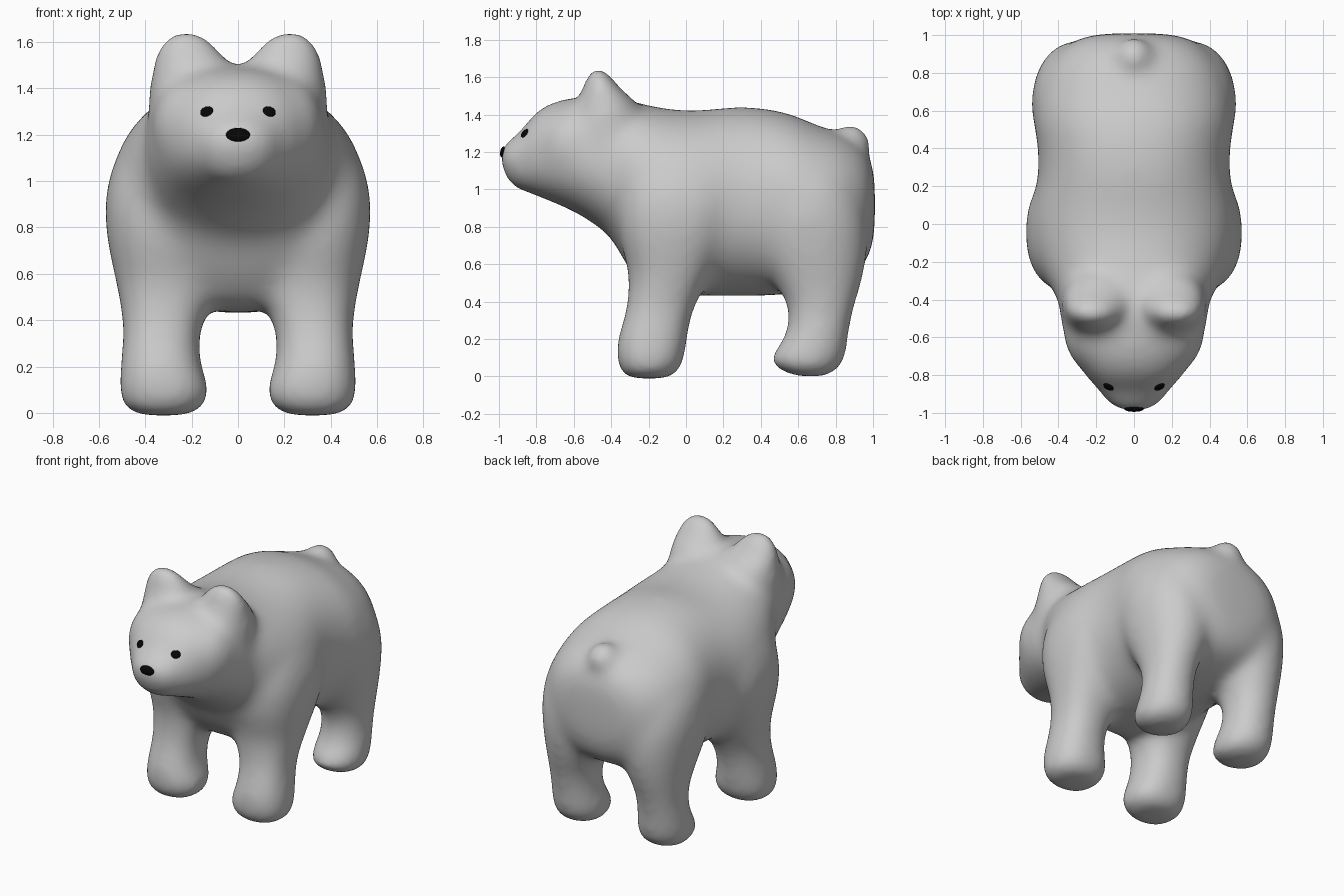
import bpy, bmesh, math
from mathutils import Matrix, Vector
from mathutils.bvhtree import BVHTree

SEG = 40


def spline(rows, steps=4):
    """Catmull-Rom interpolation through section rows."""
    out = []
    for i in range(len(rows) - 1):
        p0, p1 = rows[max(i - 1, 0)], rows[i]
        p2, p3 = rows[i + 1], rows[min(i + 2, len(rows) - 1)]
        for s in range(steps):
            t = s / steps
            out.append([0.5 * (2 * b + (c - a) * t + (2 * a - 5 * b + 4 * c - d) * t * t
                               + (3 * b - a - 3 * c + d) * t ** 3)
                        for a, b, c, d in zip(p0, p1, p2, p3)])
    out.append(list(rows[-1]))
    return out


def loft(bm, rows, place, power):
    """Skin superellipse rings; each row is (along, a0, a1, b0, b1)."""
    rings = []
    for t, a0, a1, b0, b1 in spline(rows):
        ring = []
        for k in range(SEG):
            ang = 2 * math.pi * k / SEG
            c, s = math.cos(ang), math.sin(ang)
            u = math.copysign(abs(c) ** (2 / power), c)
            v = math.copysign(abs(s) ** (2 / power), s)
            ring.append(bm.verts.new(place(t, (a0 + a1) / 2 + u * (a1 - a0) / 2,
                                           (b0 + b1) / 2 + v * (b1 - b0) / 2)))
        rings.append(ring)
    for r, q in zip(rings, rings[1:]):
        for k in range(SEG):
            n = (k + 1) % SEG
            bm.faces.new((r[k], r[n], q[n], q[k]))
    bm.faces.new(rings[0])
    bm.faces.new(rings[-1])


def ball(bm, centre, radii):
    bmesh.ops.create_uvsphere(bm, u_segments=32, v_segments=20, radius=1,
                              matrix=Matrix.Translation(centre) @ Matrix.Diagonal((*radii, 1)))


bm = bmesh.new()

# Torso, neck and head: y, half width, bottom z, top z
torso = [
    (-0.992, 0.06, 1.14, 1.215), (-0.972, 0.11, 1.085, 1.245), (-0.93, 0.155, 1.04, 1.275),
    (-0.88, 0.19, 1.00, 1.32), (-0.80, 0.26, 0.965, 1.415), (-0.70, 0.325, 0.925, 1.47),
    (-0.60, 0.365, 0.88, 1.49), (-0.50, 0.39, 0.82, 1.497), (-0.40, 0.405, 0.735, 1.497),
    (-0.30, 0.465, 0.57, 1.475), (-0.20, 0.515, 0.465, 1.45), (-0.05, 0.55, 0.435, 1.425),
    (0.10, 0.54, 0.43, 1.425), (0.25, 0.51, 0.43, 1.44), (0.40, 0.51, 0.43, 1.435),
    (0.55, 0.53, 0.44, 1.405), (0.70, 0.515, 0.47, 1.345), (0.82, 0.47, 0.51, 1.30),
    (0.91, 0.40, 0.555, 1.25), (0.965, 0.325, 0.62, 1.195), (0.998, 0.23, 0.71, 1.12),
    (1.01, 0.10, 0.82, 1.02),
]
loft(bm, [(y, -w, w, z0, z1) for y, w, z0, z1 in torso],
     lambda t, a, b: (a, t, b), 2.2)

# Legs and ears: z, inner x, outer x, front y, back y
front_leg = [
    (-0.012, 0.21, 0.43, -0.30, -0.10), (0.012, 0.165, 0.48, -0.34, -0.055),
    (0.06, 0.125, 0.51, -0.365, -0.02), (0.12, 0.125, 0.515, -0.373, -0.005),
    (0.20, 0.155, 0.508, -0.366, 0.007), (0.30, 0.165, 0.50, -0.337, 0.025),
    (0.40, 0.145, 0.50, -0.315, 0.06), (0.55, 0.08, 0.525, -0.31, 0.14),
    (0.75, 0.07, 0.565, -0.355, 0.24), (0.92, 0.10, 0.573, -0.36, 0.28),
    (1.08, 0.14, 0.535, -0.32, 0.25), (1.18, 0.18, 0.475, -0.24, 0.18),
]
back_leg = [
    (0.0, 0.23, 0.41, 0.60, 0.74), (0.025, 0.17, 0.46, 0.515, 0.80),
    (0.07, 0.145, 0.487, 0.455, 0.84), (0.13, 0.145, 0.49, 0.466, 0.86),
    (0.20, 0.16, 0.485, 0.518, 0.867), (0.30, 0.17, 0.48, 0.545, 0.885),
    (0.40, 0.16, 0.483, 0.53, 0.91), (0.52, 0.11, 0.50, 0.46, 0.945),
    (0.68, 0.06, 0.527, 0.36, 0.97), (0.85, 0.06, 0.543, 0.31, 0.96),
    (1.02, 0.10, 0.52, 0.33, 0.90), (1.12, 0.16, 0.46, 0.42, 0.80),
]
ear = [
    (1.20, 0.07, 0.39, -0.60, -0.27), (1.38, 0.035, 0.387, -0.61, -0.24),
    (1.47, 0.015, 0.374, -0.59, -0.27), (1.53, 0.05, 0.365, -0.56, -0.335),
    (1.58, 0.085, 0.35, -0.54, -0.38), (1.625, 0.13, 0.315, -0.525, -0.415),
    (1.648, 0.18, 0.26, -0.505, -0.435),
]
for side in (-1, 1):
    for rows, power in ((front_leg, 2.3), (back_leg, 2.1), (ear, 2.0)):
        loft(bm, rows, lambda t, a, b: (side * a, b, t), power)
    # Cheeks
    ball(bm, (side * 0.19, -0.57, 1.23), (0.185, 0.225, 0.225))

# Muzzle and tail
ball(bm, (0, -0.845, 1.12), (0.185, 0.13, 0.135))
ball(bm, (0, 0.88, 1.24), (0.11, 0.11, 0.11))
bmesh.ops.recalc_face_normals(bm, faces=bm.faces)

mesh = bpy.data.meshes.new("bear_body")
bm.to_mesh(mesh)
bm.free()
body = bpy.data.objects.new("bear_body", mesh)
bpy.context.collection.objects.link(body)

# Fuse everything into one soft skin
remesh = body.modifiers.new("fuse", 'REMESH')
remesh.mode = 'VOXEL'
remesh.voxel_size = 0.02
remesh.use_smooth_shade = True
soften = body.modifiers.new("soften", 'SMOOTH')
soften.factor = 0.5
soften.iterations = 55

# Eyes and nose: flat black discs seated on the face
black = bpy.data.materials.new("black")
black.diffuse_color = (0.002, 0.002, 0.002, 1)
bpy.context.view_layer.update()
tree = BVHTree.FromObject(body, bpy.context.evaluated_depsgraph_get())


def face_spot(name, x, z, size):
    hit, normal, _, _ = tree.ray_cast(Vector((x, -3, z)), Vector((0, 1, 0)))
    bpy.ops.mesh.primitive_uv_sphere_add(segments=24, ring_count=12, radius=1)
    spot = bpy.context.object
    spot.name = name
    spot.matrix_world = (Matrix.Translation(hit) @ normal.to_track_quat('Z', 'Y').to_matrix().to_4x4()
                         @ Matrix.Diagonal((*size, 1)))
    spot.data.materials.append(black)
    bpy.ops.object.shade_smooth()


face_spot("eye_left", -0.135, 1.30, (0.03, 0.026, 0.01))
face_spot("eye_right", 0.135, 1.30, (0.03, 0.026, 0.01))
face_spot("nose", 0, 1.20, (0.052, 0.03, 0.014))
